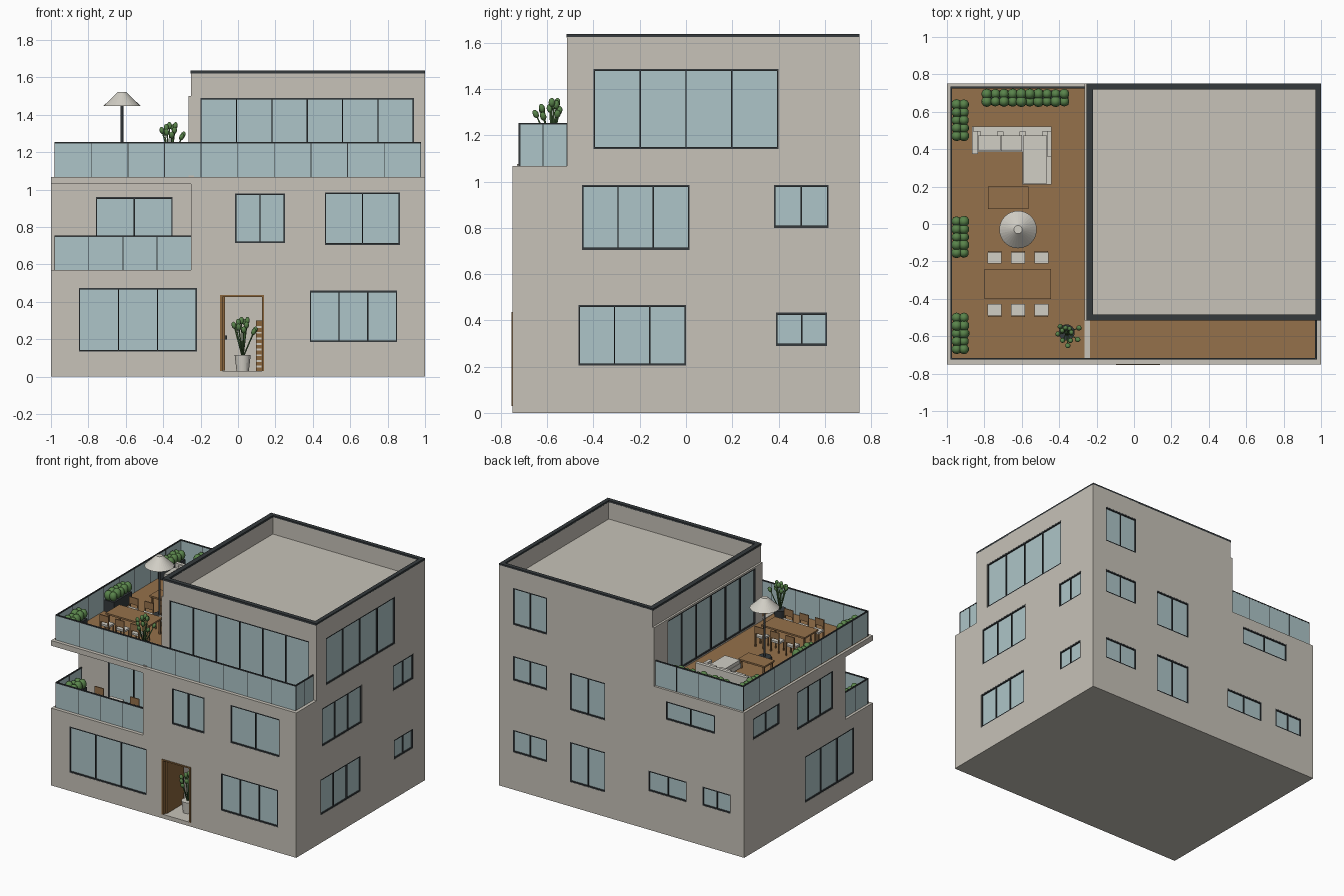
import bpy, bmesh, math, random
from mathutils import Vector, Matrix

if "Cube" in bpy.data.objects:
    bpy.data.objects.remove(bpy.data.objects["Cube"])
random.seed(4)

def material(name, r, g, b):
    m = bpy.data.materials.new(name)
    m.diffuse_color = (r, g, b, 1)
    m.use_nodes = True
    m.node_tree.nodes["Principled BSDF"].inputs["Base Color"].default_value = m.diffuse_color
    return m

WALL = material("plaster", .57, .54, .48)
GLASS = material("glass", .42, .56, .58)
DARK = material("dark metal", .035, .042, .046)
WOOD = material("wood", .30, .165, .07)
DOOR = material("door wood", .25, .13, .045)
GREEN = material("leaf green", .10, .23, .07)
CREAM = material("cream", .64, .62, .56)

def finish(name, bm, mat, smooth=False):
    bmesh.ops.recalc_face_normals(bm, faces=bm.faces)
    for f in bm.faces:
        f.smooth = smooth
    me = bpy.data.meshes.new(name)
    bm.to_mesh(me)
    bm.free()
    me.materials.append(mat)
    ob = bpy.data.objects.new(name, me)
    bpy.context.collection.objects.link(ob)
    return ob

def boxes(name, mat, items):
    """One object from boxes given as (x0, x1, y0, y1, z0, z1)."""
    bm = bmesh.new()
    for x0, x1, y0, y1, z0, z1 in items:
        m = Matrix.Translation(((x0+x1)/2, (y0+y1)/2, (z0+z1)/2)) @ \
            Matrix.Diagonal((abs(x1-x0), abs(y1-y0), abs(z1-z0), 1))
        bmesh.ops.create_cube(bm, size=1, matrix=m)
    return finish(name, bm, mat)

def prism(name, mat, pts, vec):
    bm = bmesh.new()
    face = bm.faces.new([bm.verts.new(p) for p in pts])
    ext = bmesh.ops.extrude_face_region(bm, geom=[face])
    bmesh.ops.translate(bm, vec=vec, verts=[v for v in ext["geom"] if isinstance(v, bmesh.types.BMVert)])
    return finish(name, bm, mat)

def on_face(face, a0, a1, z0, z1, d0, d1):
    """Box on a wall plane; d0..d1 is the depth measured inward."""
    axis, c, s = face
    p, q = sorted((c+s*d0, c+s*d1))
    return (p, q, a0, a1, z0, z1) if axis == "x" else (a0, a1, p, q, z0, z1)

FRONT, BACK = ("y", -.75, 1), ("y", .75, -1)
RIGHT, LEFT = ("x", 1, -1), ("x", -1, 1)
NICHE, PENT_F, PENT_L = ("y", -.43, 1), ("y", -.515, 1), ("x", -.265, 1)

# windows: wall, start, end, bottom, top, panes
WINDOWS = [
    (FRONT, -.85, -.22, .135, .475, 3), (FRONT, .385, .85, .185, .46, 3),
    (FRONT, -.015, .25, .715, .98, 2), (FRONT, .465, .865, .705, .985, 2),
    (NICHE, -.76, -.35, .58, .96, 2),
    (PENT_F, -.20, .94, 1.08, 1.49, 6), (PENT_L, -.43, .59, 1.08, 1.49, 6),
    (RIGHT, -.465, 0, .205, .467, 3), (RIGHT, .39, .61, .29, .433, 2),
    (RIGHT, -.45, .015, .705, .985, 3), (RIGHT, .38, .615, .80, .985, 2),
    (RIGHT, -.40, .40, 1.14, 1.487, 4),
    (BACK, .61, .885, 1.215, 1.487, 2), (BACK, .61, .885, .805, .985, 2),
    (BACK, .61, .885, .275, .44, 2), (BACK, .135, .42, .71, .985, 2),
    (BACK, .135, .42, .18, .475, 2), (BACK, -.76, -.36, .85, .985, 2),
    (BACK, -.53, -.22, .285, .435, 2), (BACK, -.89, -.66, .295, .435, 2),
    (LEFT, .34, .645, .83, .985, 2), (LEFT, -.285, .135, .705, .985, 3),
    (LEFT, -.53, .04, .135, .475, 3)]
cuts, glass, frame = [], [], []
for w, a, b, lo, hi, n in WINDOWS:
    cuts.append(on_face(w, a, b, lo, hi, -.01, .016))
    glass.append(on_face(w, a, b, lo, hi, .01, .017))
    for z in (lo, hi-.009):
        frame.append(on_face(w, a, b, z, z+.009, .001, .012))
    for i in range(n+1):
        x = a+.003+(b-a-.006)*i/n
        frame.append(on_face(w, x-.003, x+.003, lo, hi, .001, .012))
boxes("window_glass", GLASS, glass)
boxes("window_frames", DARK, frame)

# house bodies, with openings cut out
cuts.append((-.085, .135, -.8, -.35, .03, .43))      # entrance hall
cuts.append((-.22, .97, -.485, .72, 1.50, 1.8))      # roof tray
cutter = boxes("opening_cutter", WALL, cuts)
cutter.hide_render = True
cutter.hide_viewport = True
ground = boxes("ground_floor", WALL, [(-1, 1, -.75, .75, 0, .57)])
upper = prism("first_floor", WALL, [(x, y, .57) for x, y in
    [(-1, -.43), (-.25, -.43), (-.25, -.75), (1, -.75), (1, .75), (-1, .75)]], (0, 0, .46))
pent = prism("penthouse", WALL, [(x, -.515, z) for x, z in
    [(-.265, 1.068), (1, 1.068), (1, 1.625), (-.25, 1.625), (-.25, 1.5), (-.265, 1.5)]], (0, 1.265, 0))
for ob in (ground, upper, pent):
    mod = ob.modifiers.new("openings", "BOOLEAN")
    mod.object = cutter
    mod.operation = "DIFFERENCE"
    mod.solver = "EXACT"
boxes("terrace_slab", WALL, [(-1, 1, -.75, .75, 1.03, 1.068), (-.265, -.235, -.73, -.515, 1.06, 1.075)])
boxes("roof_coping", DARK, [(-.255, 1, -.517, -.485, 1.622, 1.637), (-.255, 1, .72, .75, 1.622, 1.637),
    (-.255, -.22, -.485, .72, 1.622, 1.637), (.97, 1, -.485, .72, 1.622, 1.637)])
boxes("terrace_deck", WOOD, [(-.98, -.265, -.72, .73, 1.06, 1.072), (-.235, .975, -.72, -.515, 1.06, 1.072)])

# glass railings: wall plane, start, end, bottom, panes
pan, bars = [], []
for w, a, b, z, n in [
        (("y", -.724, 1), -.98, .977, 1.068, 10), (("x", -.98, 1), -.72, .73, 1.068, 8),
        (("y", .733, -1), -.98, -.255, 1.068, 4), (("x", .977, -1), -.72, -.515, 1.068, 2),
        (("y", -.724, 1), -.98, -.25, .57, 4), (("x", -.98, 1), -.72, -.43, .57, 2)]:
    pan.append(on_face(w, a, b, z, z+.18, 0, .007))
    bars.append(on_face(w, a, b, z+.178, z+.186, -.001, .008))
    for i in range(n+1):
        x = a+(b-a)*i/n
        bars.append(on_face(w, x-.002, x+.002, z, z+.18, -.001, .008))
boxes("railing_glass", GLASS, pan)
boxes("railing_trim", DARK, bars)

# entrance: frame, open leaf, handle, rack
boxes("door_frame", DOOR, [(-.095, -.082, -.755, -.72, .03, .437), (.128, .14, -.755, -.72, .03, .437),
    (-.095, .14, -.755, -.72, .427, .437)])
boxes("door_leaf", DOOR, [(-.082, -.07, -.73, -.53, .032, .427)])
boxes("door_handle", DARK, [(-.07, -.058, -.56, -.545, .2, .22)])
boxes("hall_rack", DOOR, [(.095, .134, -.6, -.5, .03, .3)])
boxes("rack_shelves", CREAM, [(.1, .125, -.604, -.5, .05+i*.03, .06+i*.03) for i in range(8)])

# lounge furniture on the terrace
T = 1.072
boxes("sofa_base", CREAM, [(-.86, -.44, .385, .515, T+.015, T+.05), (-.595, -.44, .21, .40, T+.015, T+.05),
    (-.86, -.44, .495, .52, T+.015, T+.13), (-.865, -.835, .375, .52, T+.015, T+.095),
    (-.465, -.44, .36, .52, T+.015, T+.095)])
boxes("sofa_cushions", CREAM, [(-.832, -.715, .39, .475, T+.05, T+.075), (-.71, -.6, .39, .475, T+.05, T+.075),
    (-.592, -.468, .215, .475, T+.05, T+.075)] +
    [(x-.045, x+.045, .47, .494, T+.07, T+.125) for x in (-.775, -.655, -.535)])

def table(name, x0, x1, y0, y1, z, h, mat=WOOD):
    boxes(name, mat, [(x0, x1, y0, y1, z+h-.012, z+h)] + [(x, x+.012, y, y+.012, z, z+h-.01)
        for x in (x0+.008, x1-.02) for y in (y0+.008, y1-.02)])

def chair(name, x, y, z, s):
    """Chair whose back stands on the s side in y."""
    legs = [(x+i-.004, x+i+.004, y+j-.004, y+j+.004, z, z+.07) for i in (-.032, .032) for j in (-.028, .028)]
    posts = [(x+i-.004, x+i+.004, y+s*.026, y+s*.034, z, z+.15) for i in (-.032, .032)]
    boxes(name+"_frame", WOOD, legs+posts+[(x-.036, x+.036, y+s*.026, y+s*.034, z+.1, z+.15)])
    boxes(name+"_seat", CREAM, [(x-.037, x+.037, y-.033, y+.026, z+.066, z+.08),
                                (x-.037, x+.037, y-.026, y+.033, z+.066, z+.08)][0 if s > 0 else 1:][:1])

table("coffee_table", -.78, -.565, .08, .20, T, .07)
table("dining_table", -.80, -.445, -.40, -.24, T, .12)
for i, x in enumerate((-.745, -.62, -.495)):
    chair(f"chair_back_{i}", x, -.178, T, 1)
    chair(f"chair_front_{i}", x, -.462, T, -1)
table("balcony_table", -.66, -.55, -.63, -.54, .57, .1, CREAM)
chair("balcony_chair_left", -.74, -.59, .57, 1)
chair("balcony_chair_right", -.45, -.59, .57, 1)

def cone(name, mat, x, y, z0, z1, r0, r1, n=32):
    bm = bmesh.new()
    bmesh.ops.create_cone(bm, cap_ends=True, segments=n, radius1=r0, radius2=r1, depth=z1-z0,
                          matrix=Matrix.Translation((x, y, (z0+z1)/2)))
    return finish(name, bm, mat)

# parasol
cone("parasol_canopy", CREAM, -.62, -.03, 1.447, 1.522, .1, .022)
cone("parasol_pole", DARK, -.62, -.03, T, 1.45, .007, .007, 12)
cone("parasol_foot", DARK, -.62, -.03, T, T+.015, .05, .045)

# planters with clipped bushes
def planter(name, x0, x1, y0, y1, z):
    boxes(name+"_box", DARK, [(x0, x1, y0, y1, z, z+.085)])
    bm = bmesh.new()
    nx, ny = max(2, round((x1-x0)/.045)), max(2, round((y1-y0)/.045))
    for i in range(nx):
        for j in range(ny):
            c = (x0+(x1-x0)*(i+.5)/nx, y0+(y1-y0)*(j+.5)/ny, z+.11+random.uniform(0, .015))
            bmesh.ops.create_icosphere(bm, subdivisions=2, radius=.031+random.uniform(0, .005),
                                       matrix=Matrix.Translation(c) @ Matrix.Diagonal((.85, .85, 1.1, 1)))
    finish(name+"_bush", bm, GREEN, True)

for i, y in enumerate((-.69, -.175, .45)):
    planter(f"side_planter_{i}", -.968, -.89, y, y+.21, T)
planter("back_planter", -.81, -.35, .635, .715, T)
planter("balcony_planter", -.965, -.89, -.69, -.49, .57)

# potted plants: curved-out stems with oval leaves
def plant(name, x, y, z, pot):
    cone(name+"_pot", pot, x, y, z, z+.085, .033, .043, 24)
    bm = bmesh.new()
    for i in range(11):
        a = i*2.4
        lean = .025+.045*(i % 3)/2
        base = Vector((x, y, z+.07))
        tip = Vector((x+lean*math.cos(a), y+lean*math.sin(a), z+.27-.05*(i % 3)/2-.01*(i % 2)))
        rot = (tip-base).to_track_quat("Z", "Y").to_matrix().to_4x4()
        bmesh.ops.create_cone(bm, cap_ends=True, segments=6, radius1=.004, radius2=.003,
            depth=(tip-base).length, matrix=Matrix.Translation((base+tip)/2) @ rot)
        bmesh.ops.create_icosphere(bm, subdivisions=2, radius=.016,
            matrix=Matrix.Translation(tip) @ rot @ Matrix.Diagonal((.9, .8, 1.25, 1)))
    finish(name+"_leaves", bm, GREEN, True)

plant("terrace_plant", -.36, -.58, T, DARK)
plant("hall_plant", .025, -.62, .03, CREAM)
